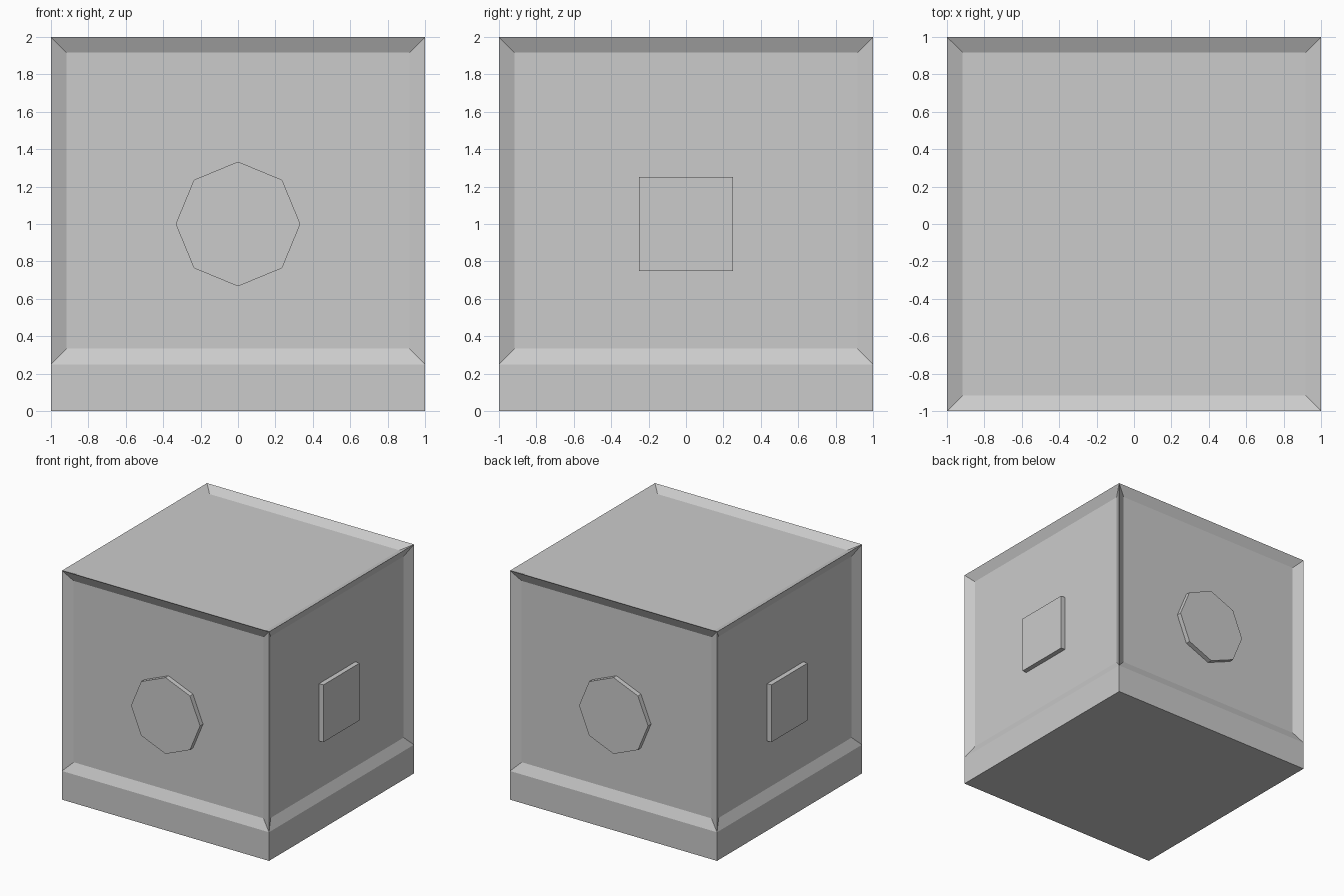
import bpy
import bmesh
from math import radians, sqrt
from mathutils import Matrix, Vector

default = bpy.data.objects.get("Cube")
if default:
    bpy.data.objects.remove(default, do_unlink=True)

BORDER = 1 / 12    # frame width around each panel
DEPTH = 1 / 24     # panel recess, equal to the button height
BASE = 0.25        # plain strip under the side frames


def add_object(name, bm):
    mesh = bpy.data.meshes.new(name)
    bm.to_mesh(mesh)
    bm.free()
    obj = bpy.data.objects.new(name, mesh)
    bpy.context.collection.objects.link(obj)
    return obj


# Cube body with recessed panels on the top and four sides
bm = bmesh.new()
bmesh.ops.create_cube(bm, size=2, matrix=Matrix.Translation((0, 0, 1)))
bmesh.ops.bisect_plane(bm, geom=bm.verts[:] + bm.edges[:] + bm.faces[:],
                       plane_co=(0, 0, BASE), plane_no=(0, 0, 1))
bm.normal_update()
panels = [f for f in bm.faces if f.calc_center_median().z > 1]
bmesh.ops.inset_individual(bm, faces=panels, thickness=BORDER,
                           depth=-DEPTH, use_even_offset=True)
bmesh.ops.recalc_face_normals(bm, faces=bm.faces[:])
add_object("block_body", bm)


# Raised button standing on a panel, flush with the frame
def add_button(name, direction, sides, radius, spin=0):
    out = Vector(direction)
    bm = bmesh.new()
    bmesh.ops.create_cone(bm, cap_ends=True, segments=sides,
                          radius1=radius, radius2=radius, depth=DEPTH)
    bm.normal_update()
    hidden = [f for f in bm.faces if f.normal.z < -0.9]
    bmesh.ops.delete(bm, geom=hidden, context='FACES')
    place = Matrix.Translation(out * (1 - DEPTH / 2) + Vector((0, 0, 1)))
    turn = out.to_track_quat('Z', 'Y').to_matrix().to_4x4()
    bm.transform(place @ turn @ Matrix.Rotation(radians(spin), 4, 'Z'))
    add_object(name, bm)


add_button("front_octagon", (0, -1, 0), 8, 1 / 3)
add_button("back_octagon", (0, 1, 0), 8, 1 / 3)
add_button("left_square", (1, 0, 0), 4, sqrt(2) / 4, spin=45)
add_button("right_square", (-1, 0, 0), 4, sqrt(2) / 4, spin=45)
